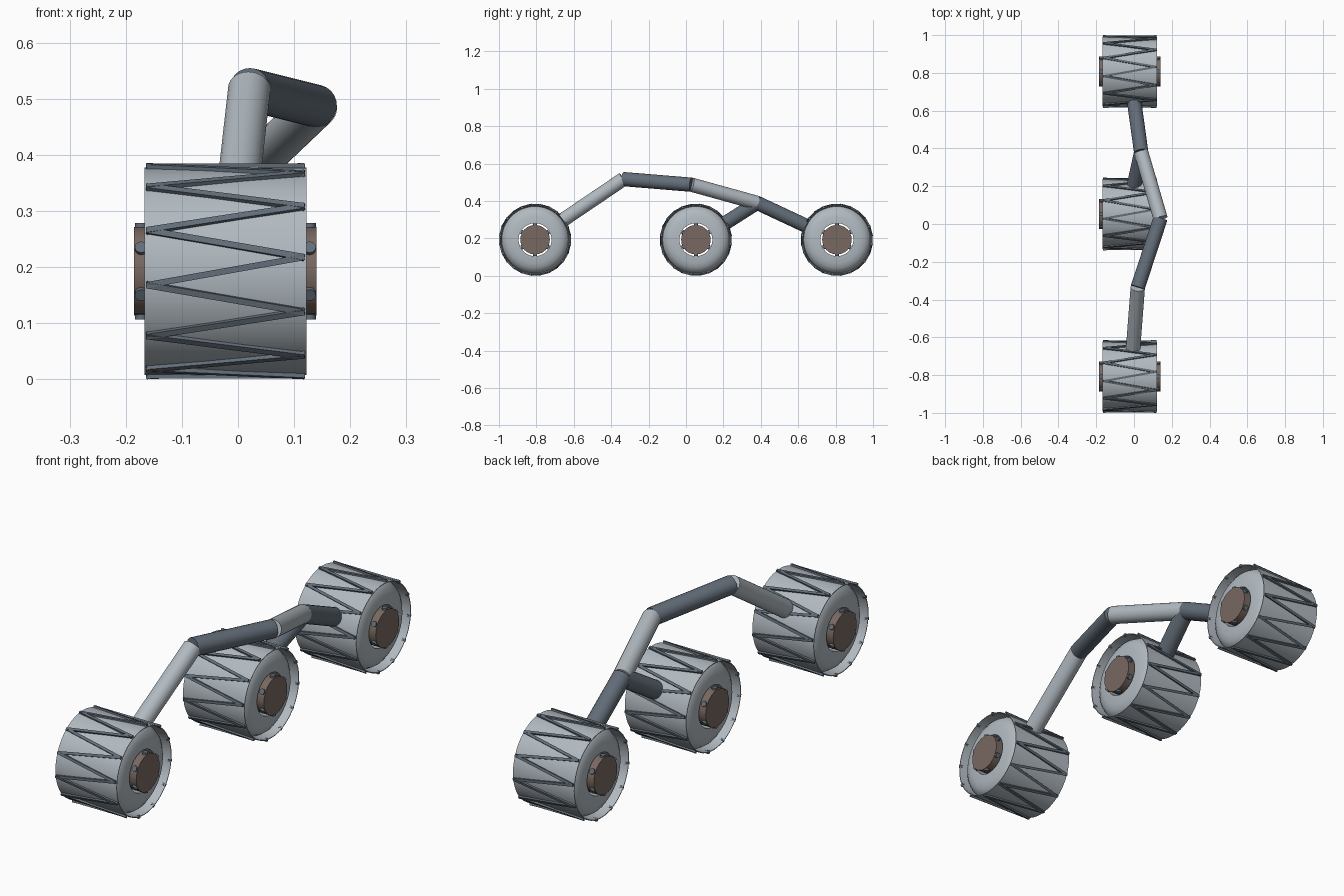
import bpy, bmesh, math
from mathutils import Vector, Matrix

cube = bpy.data.objects.get("Cube")
if cube:
    bpy.data.objects.remove(cube, do_unlink=True)


def material(name, rgb):
    m = bpy.data.materials.new(name)
    m.use_nodes = True
    m.diffuse_color = (*rgb, 1)
    m.node_tree.nodes["Principled BSDF"].inputs["Base Color"].default_value = (*rgb, 1)
    return m


LIGHT = material("light grey metal", (0.44, 0.49, 0.53))
DARK = material("dark blue grey metal", (0.125, 0.155, 0.19))
BROWN = material("brown hub", (0.19, 0.14, 0.12))


def finish(bm, name, mat, smooth=True, angle=40):
    bmesh.ops.recalc_face_normals(bm, faces=bm.faces)
    mesh = bpy.data.meshes.new(name)
    bm.to_mesh(mesh)
    bm.free()
    mesh.materials.append(mat)
    ob = bpy.data.objects.new(name, mesh)
    bpy.context.collection.objects.link(ob)
    if smooth:
        bpy.ops.object.select_all(action='DESELECT')
        ob.select_set(True)
        bpy.context.view_layer.objects.active = ob
        bpy.ops.object.shade_smooth_by_angle(angle=math.radians(angle))
    return ob


def add_rod(bm, a, b, radius, sides):
    a, b = Vector(a), Vector(b)
    turn = (b - a).to_track_quat('Z', 'Y').to_matrix().to_4x4()
    bmesh.ops.create_cone(bm, cap_ends=True, segments=sides, radius1=radius, radius2=radius,
                          depth=(b - a).length, matrix=Matrix.Translation((a + b) / 2) @ turn)


def rod(name, a, b, radius, sides, mat):
    bm = bmesh.new()
    add_rod(bm, a, b, radius, sides)
    return finish(bm, name, mat)


def radial(x, radius, degrees):
    a = math.radians(degrees)
    return Vector((x, -radius * math.cos(a), radius * math.sin(a)))


AXLE_X, AXLE_Z = -0.0225, 0.193
TYRE_R, HALF_W = 0.185, 0.1445


def tyre(name):
    # Thin outer lip around a rounded side wall, with a bore for the hub
    half = [(0.088, 0.137), (0.125, 0.135), (0.15, 0.128), (0.168, 0.115), (0.178, 0.098),
            (0.182, HALF_W), (TYRE_R, HALF_W)]
    profile = [(r, x) for r, x in half] + [(r, -x) for r, x in reversed(half)]
    bm = bmesh.new()
    verts = [bm.verts.new((x, -r, 0)) for r, x in profile]
    edges = [bm.edges.new((v, verts[(i + 1) % len(verts)])) for i, v in enumerate(verts)]
    bmesh.ops.spin(bm, geom=verts + edges, cent=(0, 0, 0), axis=(1, 0, 0),
                   angle=math.tau, steps=48, use_merge=True)
    bmesh.ops.remove_doubles(bm, verts=bm.verts, dist=0.0001)
    return finish(bm, name, LIGHT)


def tread(name):
    # Zigzag of straight bars around the tyre
    bm = bmesh.new()
    tips = [radial(0.137 if i % 2 == 0 else -0.137, TYRE_R + 0.002, 7.5 + 15 * i)
            for i in range(24)]
    for i, a in enumerate(tips):
        b = tips[(i + 1) % len(tips)]
        along = (b - a).normalized()
        mid = (a + b) / 2
        out = Vector((0, mid.y, mid.z)).normalized()
        side = out.cross(along).normalized()
        out = along.cross(side)
        frame = Matrix((along, side, out)).transposed().to_4x4()
        size = Matrix.Diagonal(((b - a).length + 0.008, 0.011, 0.012, 1))
        bmesh.ops.create_cube(bm, size=1, matrix=Matrix.Translation(mid) @ frame @ size)
    return finish(bm, name, DARK, smooth=False)


def hub_pins(name):
    # Six radial pins at each end of the hub
    bm = bmesh.new()
    for x in (-0.15, 0.15):
        for i in range(6):
            angle = 30 + 60 * i
            add_rod(bm, radial(x, 0.01, angle), radial(x, 0.086, angle), 0.0115, 12)
    return finish(bm, name, DARK)


# Three wheels
for place, y in (("front", -0.807), ("middle", 0.053), ("rear", 0.807)):
    parts = [tyre(place + "_tyre"), tread(place + "_tread"),
             rod(place + "_hub", (-0.1625, 0, 0), (0.1625, 0, 0), 0.079, 24, BROWN),
             hub_pins(place + "_hub_pins")]
    for part in parts:
        part.location = (AXLE_X, y, AXLE_Z)

# Suspension arm tubes
front_joint = (0.02, -0.335, 0.517)
top_joint = (0.14, 0.03, 0.487)
rear_joint = (0.038, 0.38, 0.39)
for name, a, b, mat in (
        ("front_strut", (-0.008, -0.70, 0.27), front_joint, LIGHT),
        ("front_arm", front_joint, top_joint, DARK),
        ("rear_arm", top_joint, rear_joint, LIGHT),
        ("rear_strut", rear_joint, (-0.005, 0.69, 0.245), DARK),
        ("middle_strut", rear_joint, (-0.01, 0.16, 0.25), DARK)):
    rod(name, a, b, 0.038, 24, mat)
